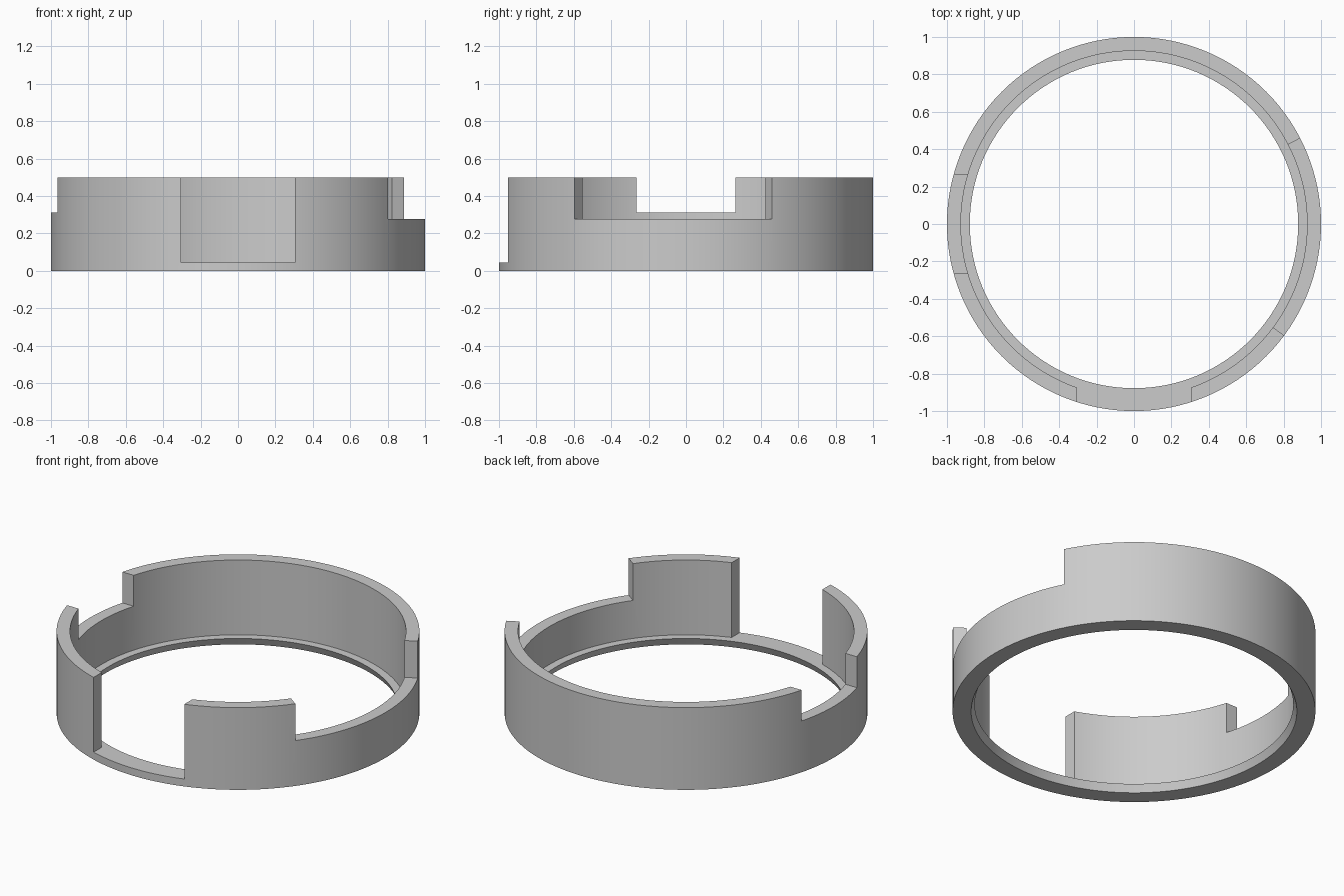
import bpy
import bmesh
from math import cos, sin, radians, tau

cube = bpy.data.objects.get("Cube")
if cube:
    bpy.data.objects.remove(cube, do_unlink=True)

HEIGHT = 0.5
LIP_TOP = 0.045
SEGMENTS = 128

grey = bpy.data.materials.new("light grey")
grey.use_nodes = True
grey.diffuse_color = (0.6, 0.6, 0.6, 1)
grey.node_tree.nodes["Principled BSDF"].inputs["Base Color"].default_value = grey.diffuse_color


def add_object(name, bm):
    bmesh.ops.recalc_face_normals(bm, faces=bm.faces)
    mesh = bpy.data.meshes.new(name)
    bm.to_mesh(mesh)
    bm.free()
    mesh.materials.append(grey)
    obj = bpy.data.objects.new(name, mesh)
    bpy.context.collection.objects.link(obj)
    return obj


def lathe(name, profile):
    """Turn a closed (radius, height) profile around the z axis."""
    bm = bmesh.new()
    rings = [[bm.verts.new((r * cos(tau * i / SEGMENTS), r * sin(tau * i / SEGMENTS), z))
              for r, z in profile] for i in range(SEGMENTS)]
    for i, ring in enumerate(rings):
        after = rings[(i + 1) % SEGMENTS]
        for j in range(len(profile)):
            k = (j + 1) % len(profile)
            bm.faces.new((ring[j], after[j], after[k], ring[k]))
    return add_object(name, bm)


def notch(name, outline, floor):
    """Cut away everything above the floor inside a plan outline."""
    bm = bmesh.new()
    base = bm.faces.new([bm.verts.new((x, y, floor)) for x, y in outline])
    top = bmesh.ops.extrude_face_region(bm, geom=[base])["geom"]
    bmesh.ops.translate(bm, vec=(0, 0, 1),
                        verts=[g for g in top if isinstance(g, bmesh.types.BMVert)])
    cutter = add_object(name, bm)
    modifier = collar.modifiers.new(name, 'BOOLEAN')
    modifier.operation = 'DIFFERENCE'
    modifier.solver = 'EXACT'
    modifier.object = cutter
    bpy.context.view_layer.objects.active = collar
    bpy.ops.object.modifier_apply(modifier=name)
    bpy.data.objects.remove(cutter, do_unlink=True)


# Ring wall with a thin inner lip, bevelled underneath
collar = lathe("ring_collar", [(1, 0), (1, HEIGHT), (0.926, HEIGHT), (0.926, LIP_TOP),
                               (0.878, LIP_TOP), (0.898, 0)])

# Deep front opening and shallow opening on the right, both straight-sided
notch("front_notch", [(-0.305, -1.2), (0.305, -1.2), (0.305, -0.5), (-0.305, -0.5)], LIP_TOP)
notch("right_notch", [(-1.2, -0.265), (-0.5, -0.265), (-0.5, 0.265), (-1.2, 0.265)], 0.312)

# Wide opening on the left with radial ends
ends = [radians(-36.6), radians(27.3)]
notch("left_notch", [(r * cos(a), r * sin(a)) for r, a in
                     [(0.5, ends[0]), (1.6, ends[0]), (1.6, ends[1]), (0.5, ends[1])]], 0.276)

bpy.ops.object.select_all(action='DESELECT')
collar.select_set(True)
bpy.context.view_layer.objects.active = collar
bpy.ops.object.shade_smooth_by_angle(angle=radians(20))
